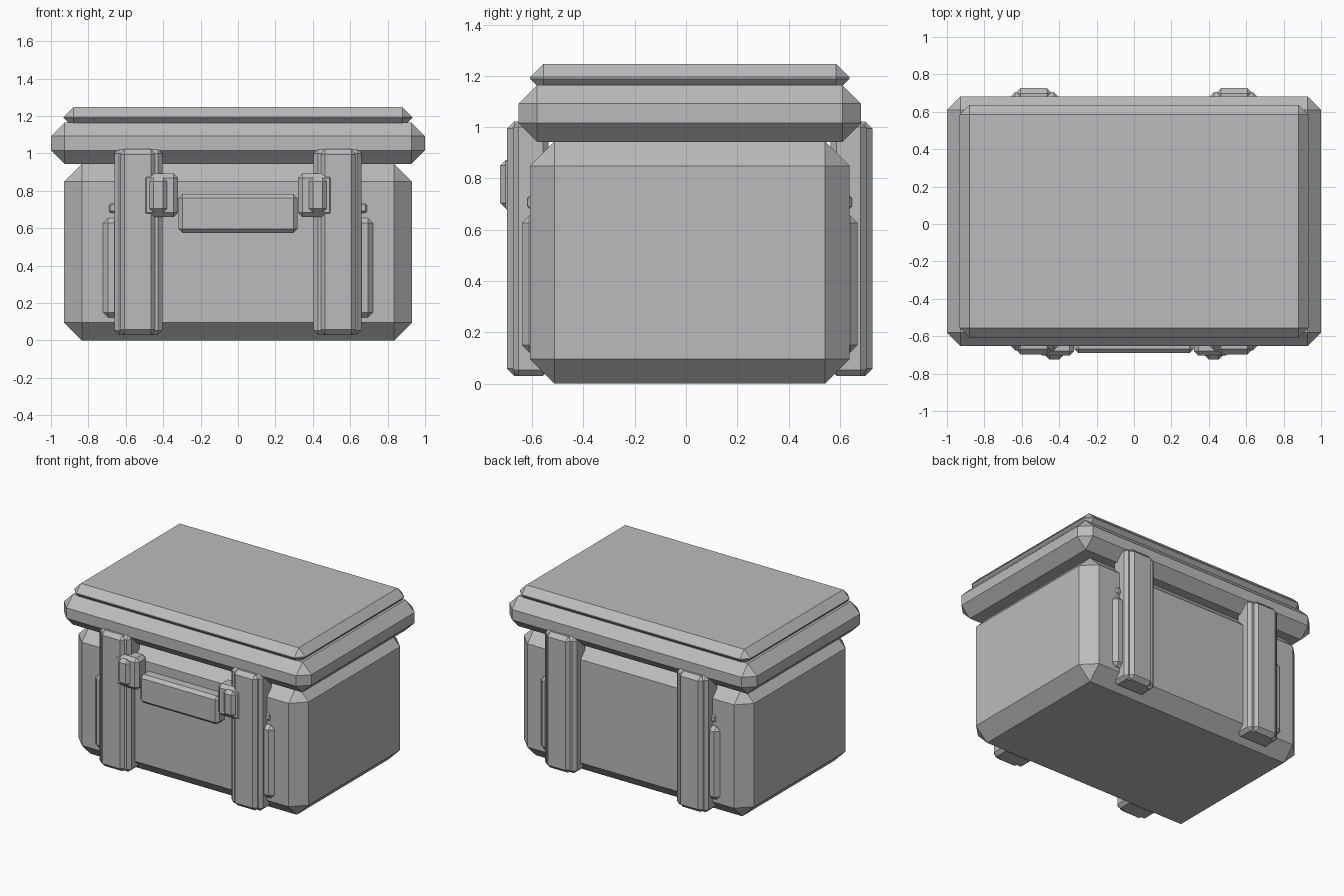
import bpy, bmesh

if "Cube" in bpy.data.objects:
    bpy.data.objects.remove(bpy.data.objects["Cube"])

grey = bpy.data.materials.new("grey")
grey.diffuse_color = (0.5, 0.5, 0.5, 1)
grey.use_nodes = True
grey.node_tree.nodes["Principled BSDF"].inputs["Base Color"].default_value = grey.diffuse_color

YC = 0.0145  # depth centre of the case itself


def box(name, x, y, z, bevel):
    """Chamfered box from (min, max) ranges; y is relative to the case centre."""
    bm = bmesh.new()
    bmesh.ops.create_cube(bm, size=1)
    for v in bm.verts:
        for i, (lo, hi) in enumerate((x, y, z)):
            v.co[i] = lo if v.co[i] < 0 else hi
        v.co.y += YC
    bmesh.ops.bevel(bm, geom=bm.edges[:], offset=bevel, segments=1,
                    profile=0.5, affect='EDGES')
    bmesh.ops.recalc_face_normals(bm, faces=bm.faces[:])
    mesh = bpy.data.meshes.new(name)
    bm.to_mesh(mesh)
    bm.free()
    mesh.materials.append(grey)
    ob = bpy.data.objects.new(name, mesh)
    bpy.context.collection.objects.link(ob)
    return ob


def side_box(name, sx, sy, x, y, z, bevel):
    """Box given for the right/back quadrant, flipped to the chosen side."""
    return box(name, sorted(sx * v for v in x), sorted(sy * v for v in y), z, bevel)


# Main shell and two-step lid
box("case_body", (-0.93, 0.93), (-0.623, 0.623), (0, 0.944), 0.095)
box("lid_rim", (-1, 1), (-0.668, 0.668), (0.943, 1.165), 0.073)
box("lid_top", (-0.932, 0.932), (-0.623, 0.623), (1.137, 1.247), 0.052)

# Vertical straps with their side ribs and lugs, front and back
for sy, end in ((-1, "front"), (1, "back")):
    for sx, side in ((-1, "left"), (1, "right")):
        tag = f"{end}_{side}"
        side_box("strap_" + tag, sx, sy, (0.405, 0.66), (0.55, 0.69), (0.03, 1.023), 0.023)
        side_box("strap_ridge_" + tag, sx, sy, (0.437, 0.635), (0.56, 0.712), (0.03, 1.023), 0.028)
        side_box("side_rib_" + tag, sx, sy, (0.5, 0.722), (0.55, 0.655), (0.122, 0.655), 0.028)
        side_box("lug_" + tag, sx, sy, (0.6, 0.69), (0.58, 0.632), (0.682, 0.732), 0.009)

# Front latches
for sx, side in ((-1, "left"), (1, "right")):
    side_box("latch_plate_" + side, sx, -1, (0.32, 0.513), (0.6, 0.718), (0.66, 0.892), 0.024)
    side_box("latch_knob_" + side, sx, -1, (0.378, 0.475), (0.64, 0.74), (0.682, 0.873), 0.023)

# Front carrying handle
box("handle", (-0.318, 0.318), (-0.705, -0.58), (0.575, 0.783), 0.022)
